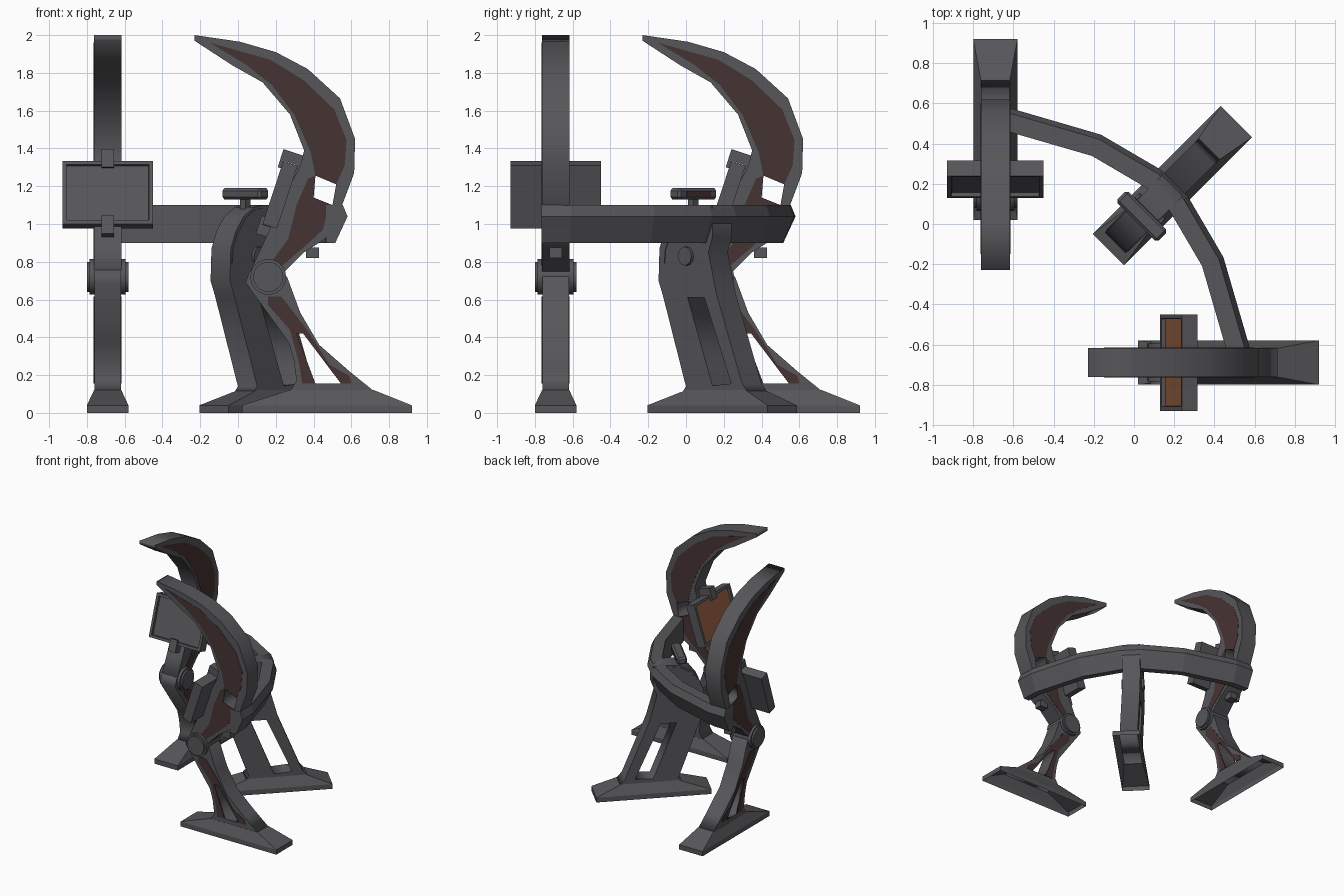
import bpy, bmesh, math
from mathutils import Matrix, Vector

if "Cube" in bpy.data.objects:
    bpy.data.objects.remove(bpy.data.objects["Cube"])


def material(name, rgb):
    m = bpy.data.materials.new(name)
    m.diffuse_color = (*rgb, 1)
    m.use_nodes = True
    m.node_tree.nodes["Principled BSDF"].inputs["Base Color"].default_value = m.diffuse_color
    return m


GREY = material("dark grey metal", (0.095, 0.093, 0.102))
BROWN = material("dark brown panel", (0.062, 0.033, 0.033))
ORANGE = material("orange screen", (0.27, 0.10, 0.047))


def frame(angle, x, y):
    return Matrix.Translation((x, y, 0)) @ Matrix.Rotation(math.radians(angle), 4, 'Z')


def mesh_object(name, bm, matrix, mats):
    bmesh.ops.recalc_face_normals(bm, faces=bm.faces)
    me = bpy.data.meshes.new(name)
    bm.to_mesh(me)
    bm.free()
    for m in mats:
        me.materials.append(m)
    ob = bpy.data.objects.new(name, me)
    ob.matrix_world = matrix
    bpy.context.collection.objects.link(ob)
    return ob


def prism(name, F, pts, half, mat=GREY, holes=(), offset=0):
    """Filled side profile (along, up) extruded sideways, with optional holes."""
    cu = bpy.data.curves.new(name, 'CURVE')
    cu.dimensions, cu.fill_mode, cu.extrude = '2D', 'BOTH', half
    for loop in (pts, *holes):
        s = cu.splines.new('POLY')
        s.points.add(len(loop) - 1)
        for p, (u, v) in zip(s.points, loop):
            p.co = (u, v, 0, 1)
        s.use_cyclic_u = True
    cu.materials.append(mat)
    ob = bpy.data.objects.new(name, cu)
    ob.matrix_world = F @ Matrix.Translation((0, offset, 0)) @ Matrix.Rotation(math.pi / 2, 4, 'X')
    bpy.context.collection.objects.link(ob)
    bpy.ops.object.select_all(action='DESELECT')
    ob.select_set(True)
    bpy.context.view_layer.objects.active = ob
    bpy.ops.object.convert(target='MESH')


def box(name, F, lo, hi, mat=GREY, bevel=0):
    bm = bmesh.new()
    bmesh.ops.create_cube(bm, size=1)
    for v in bm.verts:
        v.co = [(a + b) / 2 + c * (b - a) for a, b, c in zip(lo, hi, v.co)]
    if bevel:
        bmesh.ops.bevel(bm, geom=bm.edges[:], offset=bevel, segments=1, affect='EDGES')
    return mesh_object(name, bm, F, [mat])


def circle(u, z, r, n=18):
    return [(u + r * math.cos(2 * math.pi * i / n), z + r * math.sin(2 * math.pi * i / n)) for i in range(n)]


def foot(name, F, shift):
    # hollow, flared base open at the bottom
    bm = bmesh.new()
    rings = []
    for a, b, w, z in ((.02, .92, .11, 0), (.02, .92, .11, .04), (.27, .72, .0725, .12)):
        rings.append([bm.verts.new((u + shift, y, z)) for u, y in ((a, -w), (b, -w), (b, w), (a, w))])
    for r, s in zip(rings, rings[1:]):
        for i in range(4):
            j = (i + 1) % 4
            bm.faces.new((r[i], r[j], s[j], s[i]))
    bm.faces.new(rings[-1])
    mesh_object(name, bm, F, [GREY])


def screen(name, F, face_mat):
    # tilted monitor with recessed display, held by a clip strap
    T = F @ Matrix.Translation((.223, 0, 1.155)) @ Matrix.Rotation(math.radians(18.2), 4, 'Y')
    bm = bmesh.new()
    bmesh.ops.create_cube(bm, size=1)
    bmesh.ops.scale(bm, vec=(.08, .48, .352), verts=bm.verts)
    bm.normal_update()
    front = min(bm.faces, key=lambda f: f.calc_center_median().x)
    bmesh.ops.inset_individual(bm, faces=[front], thickness=.03)
    bmesh.ops.inset_individual(bm, faces=[front], thickness=.003, depth=-.02)
    front.material_index = 1
    mesh_object(name, bm, T, [GREY, face_mat])
    box(name + "_strap", T, (.035, -.033, -.23), (.08, .033, .23))
    for s, label in ((1, "_top_clip"), (-1, "_bottom_clip")):
        z = sorted((s * .178, s * .235))
        box(name + label, T, (-.05, -.033, z[0]), (.06, .033, z[1]))
        z = sorted((s * .135, s * .235))
        box(name + label + "_lip", T, (-.058, -.033, z[0]), (-.04, .033, z[1]))


# curved side arm profiles
UPPER = [(-.23, 2), (.01, 1.965), (.2, 1.91), (.37, 1.82), (.54, 1.665), (.62, 1.45), (.615, 1.27),
         (.555, 1.11), (.52, 1.02), (.46, .92), (.35, .85), (.24, .74), (.16, .68), (.07, .76), (.13, .89),
         (.24, 1.13), (.33, 1.31), (.35, 1.39), (.275, 1.58), (.13, 1.75), (-.03, 1.84), (-.23, 1.97)]
UPPER_HOLE = [(.41, 1.256), (.52, 1.21), (.5, 1.10), (.4, 1.14)]
LOWER = [(.06, .75), (.04, .69), (.27, .37), (.295, .28), (.31, .17), (.275, .115), (.72, .115),
         (.59, .22), (.43, .36), (.33, .53), (.26, .72), (.16, .78)]
LOWER_HOLE = [(.31, .42), (.345, .42), (.545, .155), (.41, .155)]
PANELS = {
    "upper_panel": [(-.15, 1.96), (.17, 1.87), (.35, 1.76), (.51, 1.605), (.575, 1.445), (.565, 1.31),
                    (.52, 1.21), (.41, 1.256), (.385, 1.38), (.30, 1.575), (.18, 1.735), (.04, 1.845)],
    "middle_panel": [(.4, 1.14), (.5, 1.10), (.505, 1.05), (.465, 1.03), (.45, .97), (.38, .905),
                     (.2, .75), (.17, .79), (.265, .92), (.31, 1.1), (.37, 1.24), (.41, 1.256)],
    "lower_panel": [(.16, .615), (.23, .615), (.365, .44), (.485, .255), (.59, .195), (.6, .155), (.545, .155),
                    (.345, .42), (.31, .42), (.41, .155), (.34, .155), (.325, .255), (.275, .44), (.16, .57)],
}

for side, F, face in (("left", frame(90, -.69, 0), GREY), ("front", frame(0, 0, -.69), ORANGE)):
    prism(side + "_upper_arm", F, UPPER, .0725, holes=[UPPER_HOLE])
    prism(side + "_lower_leg", F, LOWER, .071, holes=[LOWER_HOLE])
    for label, pts in PANELS.items():
        for s in (-1, 1):
            prism(f"{side}_{label}", F, pts, .003, BROWN, offset=s * .0715)
    prism(side + "_knee_drum", F, circle(.16, .72, .095), .095)
    prism(side + "_knee_cap", F, circle(.16, .72, .08), .11)
    foot(side + "_foot", F, 0)
    screen(side + "_screen", F, face)
    box(side + "_rear_stop", F, (.36, -.033, .82), (.43, .033, .875))

# centre post with open leg
C = frame(45, 0, 0)
POST = [(.05, .115), (.072, .14), (-.1, .62), (-.133, .7), (-.126, .87), (-.09, .96), (-.03, 1.04), (.05, 1.09),
        (.12, 1.1), (.27, 1.1), (.27, .93), (.24, .85), (.30, .63), (.49, .16), (.53, .115)]
prism("centre_post", C, POST, .0725, holes=[[(.085, .61), (.21, .61), (.41, .155), (.27, .145)]])
prism("post_button", C, circle(.08, .83, .05, 12), .09)
foot("centre_foot", C, -.2)
# raised arch trim on both post sides
ARCH = [(-.12, .79), (-.113, .87), (-.08, .95), (-.02, 1.03), (.05, 1.075), (.12, 1.085),
        (.12, 1.05), (.06, 1.04), (0, 1.0), (-.05, .93), (-.08, .86), (-.085, .79)]
for s in (-1, 1):
    prism("post_arch_trim", C, ARCH, .004, offset=s * .0725)
# control bar on top
box("control_stem", C, (.035, -.02, 1.07), (.075, .02, 1.14))
box("control_bar", C, (.015, -.145, 1.13), (.095, .145, 1.19), bevel=.014)
box("control_bar_panel", C, (.094, -.09, 1.145), (.098, .09, 1.175), BROWN)

# curved beam joining the three posts
half_path = [(.515, -.765), (.51, -.62), (.385, -.19), (.215, .1)]
path = [Vector(p) for p in half_path + [(y, x) for x, y in reversed(half_path)]]
section = [(-.05, .9), (-.05, 1.1), (.04, 1.1), (.065, 1.04), (.0, .9)]
bm = bmesh.new()
rings = []
for i, p in enumerate(path):
    t = (path[min(i + 1, len(path) - 1)] - path[max(i - 1, 0)]).normalized()
    if i in (0, len(path) - 1):
        t = Vector((0, 1)) if i == 0 else Vector((-1, 0))
    n = Vector((t.y, -t.x))
    rings.append([bm.verts.new((*(p + n * o), z)) for o, z in section])
for r, s in zip(rings, rings[1:]):
    for i in range(5):
        j = (i + 1) % 5
        bm.faces.new((r[i], r[j], s[j], s[i]))
bm.faces.new(rings[0])
bm.faces.new(rings[-1])
mesh_object("curved_beam", bm, Matrix(), [GREY])
